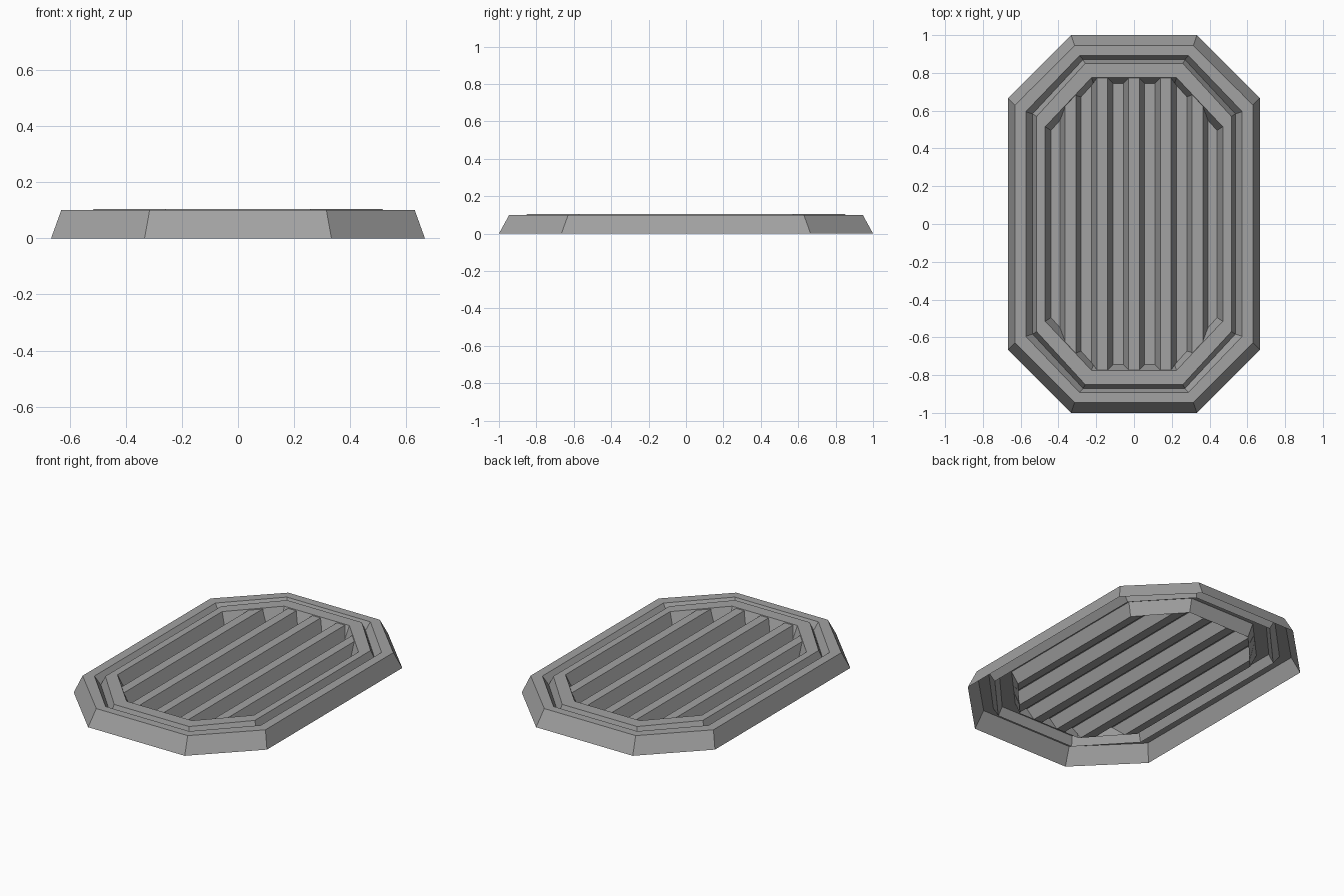
import bpy

cube = bpy.data.objects.get("Cube")
if cube:
    bpy.data.objects.remove(cube, do_unlink=True)

grey = bpy.data.materials.new("plain_grey")
grey.use_nodes = True
colour = (0.36, 0.36, 0.36, 1)
grey.diffuse_color = colour
grey.node_tree.nodes["Principled BSDF"].inputs["Base Color"].default_value = colour


def make(name, verts, faces):
    mesh = bpy.data.meshes.new(name)
    mesh.from_pydata(verts, [], faces)
    mesh.materials.append(grey)
    mesh.update()
    obj = bpy.data.objects.new(name, mesh)
    bpy.context.collection.objects.link(obj)
    return obj


def octagon(hx, hy, cx, cy, z):
    """Counter-clockwise octagon: half sizes and the corner positions."""
    quarter = [(hx, cy), (cx, hy)]
    pts = quarter + [(-x, y) for x, y in reversed(quarter)]
    pts += [(-x, -y) for x, y in pts]
    return [(x, y, z) for x, y in pts]


# Octagonal frame: sloped outer wall, flat rim, groove, raised lip, inner wall
FLOOR, TOP = 0.03, 0.1
WALL_TOP = (0.47, 0.775, 0.225, 0.515, 0.105)
WALL_LOW = (0.44, 0.745, 0.215, 0.495, FLOOR)
rings = [
    (0.666, 1.0, 0.333, 0.666, 0),
    (0.63, 0.945, 0.315, 0.63, TOP),
    (0.573, 0.892, 0.288, 0.595, TOP),
    (0.537, 0.87, 0.27, 0.583, 0.05),
    (0.515, 0.85, 0.258, 0.57, 0.105),
    WALL_TOP,
    WALL_LOW,
]
verts = [p for ring in rings for p in octagon(*ring)]
faces = []
for r in range(len(rings) - 1):
    for i in range(8):
        j = (i + 1) % 8
        a, b = r * 8, r * 8 + 8
        faces.append((a + i, a + j, b + j, b + i))
make("octagonal_frame", verts, faces)


# Corrugated panel: five flat ridges with sloped sides, trimmed to the wall
def wall_end(x, z):
    t = (z - FLOOR) / (WALL_TOP[4] - FLOOR)
    hx, hy, cx, cy, _ = [lo + (hi - lo) * t for lo, hi in zip(WALL_LOW, WALL_TOP)]
    if abs(x) <= cx:
        return hy
    return hy + (cy - hy) * (abs(x) - cx) / (hx - cx)


PITCH, HALF_TOP, HALF_FOOT = 0.168, 0.028, 0.056
profile = [(-WALL_LOW[0], FLOOR)]
for k in range(-2, 3):
    c = k * PITCH
    profile += [(c - HALF_FOOT, FLOOR), (c - HALF_TOP, TOP),
                (c + HALF_TOP, TOP), (c + HALF_FOOT, FLOOR)]
profile.append((WALL_LOW[0], FLOOR))

verts, faces = [], []
for x, z in profile:
    y = wall_end(x, z)
    verts += [(x, -y, z), (x, y, z)]
for i in range(0, len(verts) - 2, 2):
    faces.append((i, i + 2, i + 3, i + 1))
make("corrugated_panel", verts, faces)
